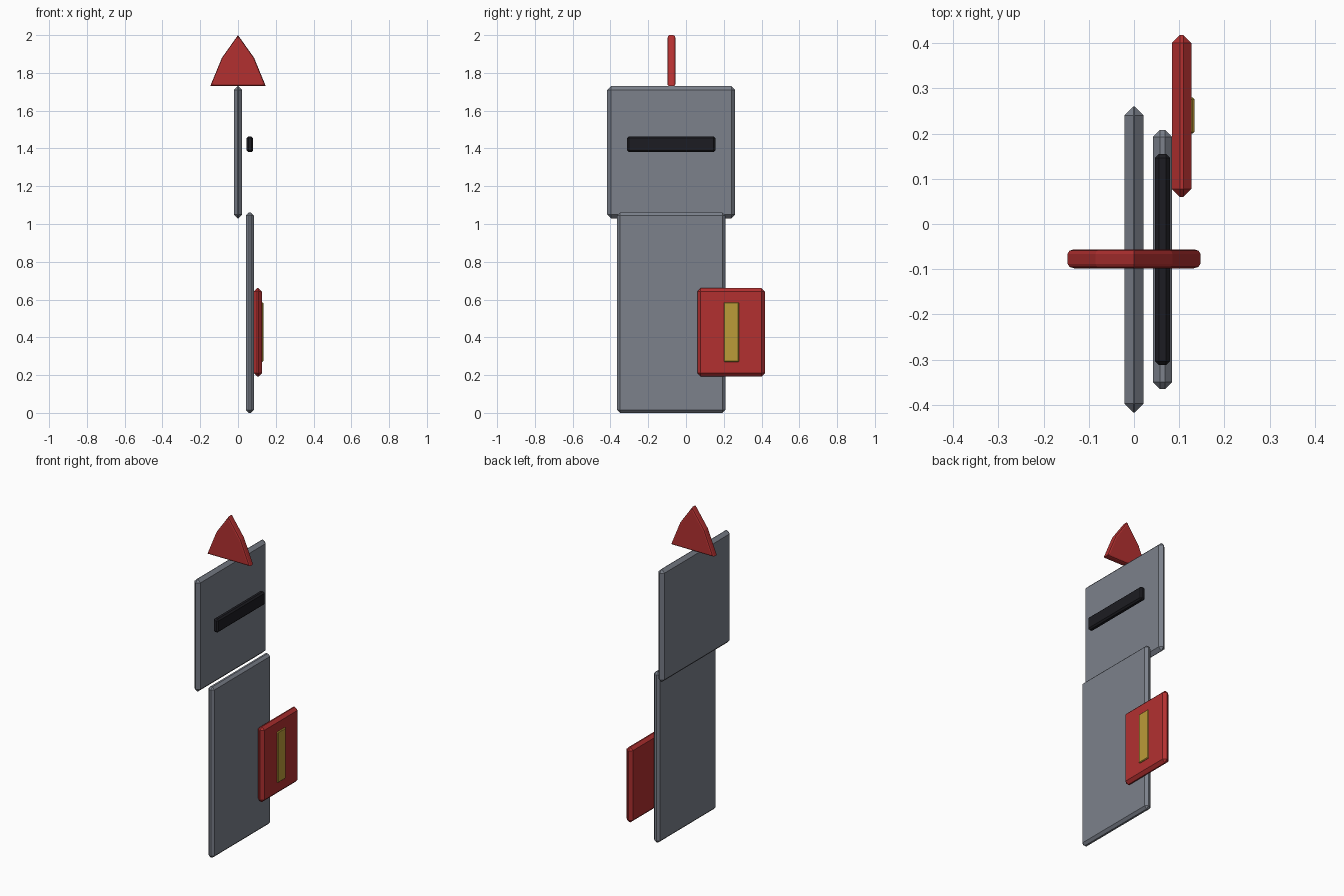
import bpy, bmesh

if "Cube" in bpy.data.objects:
    bpy.data.objects.remove(bpy.data.objects["Cube"])


def material(name, rgb):
    m = bpy.data.materials.new(name)
    m.diffuse_color = (*rgb, 1)
    m.use_nodes = True
    m.node_tree.nodes["Principled BSDF"].inputs["Base Color"].default_value = m.diffuse_color
    return m


STEEL = material("steel", (0.20, 0.22, 0.26))
BLACK = material("black", (0.012, 0.012, 0.016))
RED = material("red", (0.45, 0.03, 0.03))
GOLD = material("gold", (0.50, 0.33, 0.04))


def finish(bm, name, mat):
    bmesh.ops.recalc_face_normals(bm, faces=bm.faces[:])
    me = bpy.data.meshes.new(name)
    bm.to_mesh(me)
    bm.free()
    me.materials.append(mat)
    ob = bpy.data.objects.new(name, me)
    bpy.context.collection.objects.link(ob)
    return ob


def plate(name, xs, ys, zs, bevel, mat):
    """Box between the given limits with single-cut chamfers on every edge."""
    bm = bmesh.new()
    bmesh.ops.create_cube(bm, size=1)
    for v in bm.verts:
        for i, (lo, hi) in enumerate((xs, ys, zs)):
            v.co[i] = hi if v.co[i] > 0 else lo
    bmesh.ops.bevel(bm, geom=bm.edges[:], offset=bevel, segments=1,
                    profile=0.5, affect='EDGES')
    return finish(bm, name, mat)


# body, helmet and visor slit
plate("body", (0.042, 0.084), (-0.365, 0.208), (0.0, 1.06), 0.015, STEEL)
plate("helmet", (-0.021, 0.021), (-0.417, 0.26), (1.03, 1.73), 0.0195, STEEL)
plate("visor_slit", (0.046, 0.08), (-0.312, 0.155), (1.38, 1.463), 0.009, BLACK)

# shield and its raised stripe
plate("shield", (0.084, 0.127), (0.06, 0.418), (0.193, 0.66), 0.0175, RED)
plate("shield_stripe", (0.112, 0.134), (0.2, 0.28), (0.27, 0.585), 0.004, GOLD)

# plume: thin pointed profile, extruded along y with softened face rims
bm = bmesh.new()
half = [(0.147, 1.73), (0.085, 1.88)]
outline = half + [(0.0, 2.0)] + [(-x, z) for x, z in reversed(half)]
face = bm.faces.new([bm.verts.new((x, -0.098, z)) for x, z in outline])
ext = bmesh.ops.extrude_face_region(bm, geom=[face], use_keep_orig=True)
for v in ext["geom"]:
    if isinstance(v, bmesh.types.BMVert):
        v.co.y = -0.056
bmesh.ops.recalc_face_normals(bm, faces=bm.faces[:])
rims = [e for e in bm.edges if abs(e.verts[0].co.y - e.verts[1].co.y) < 1e-5]
bmesh.ops.bevel(bm, geom=rims, offset=0.01, segments=2, profile=0.5, affect='EDGES')
finish(bm, "plume", RED)
